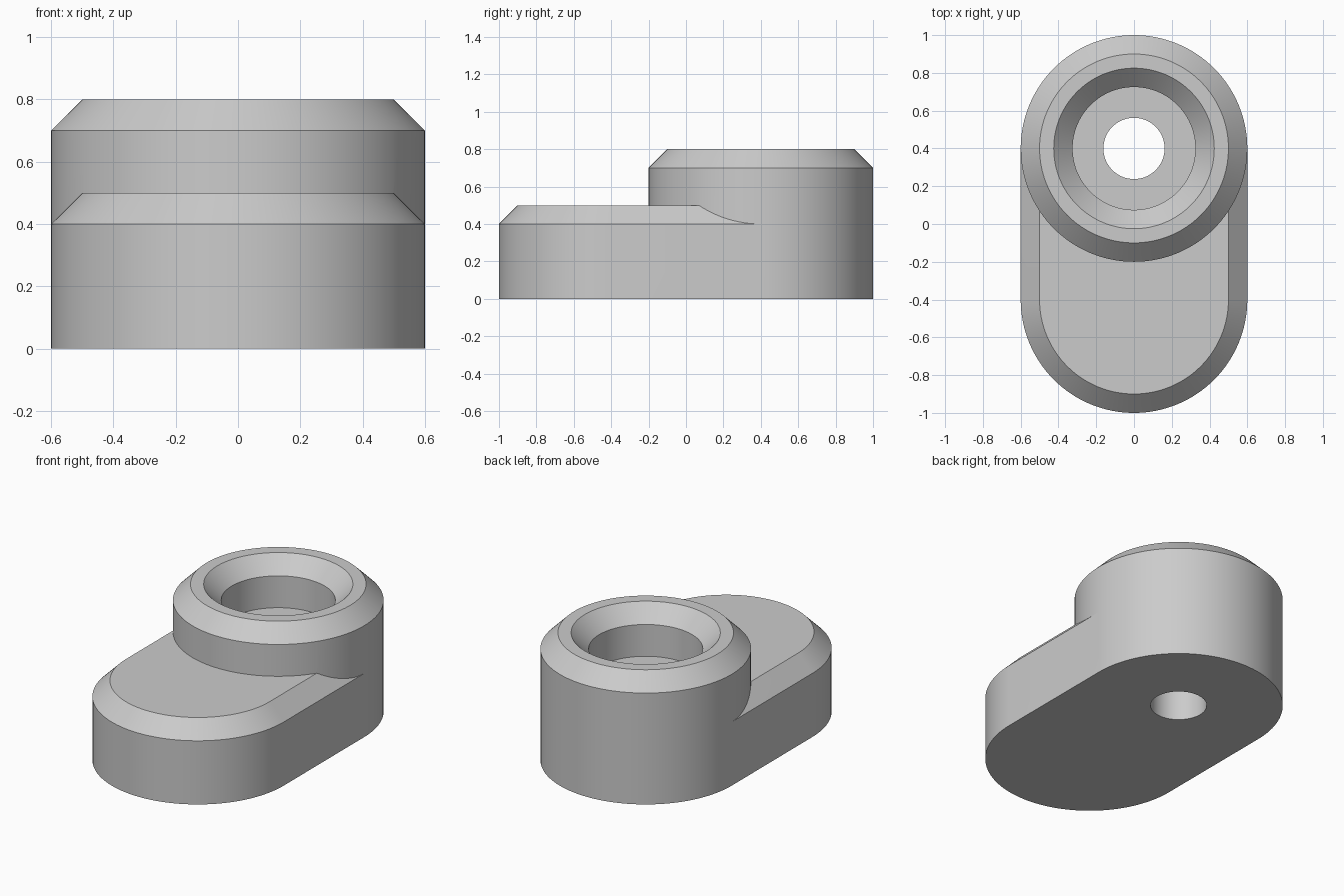
import bpy
import bmesh
from math import sin, cos, pi

SEGS = 128
AXIS_Y = 0.4      # centre of the raised boss
RADIUS = 0.6
CHAMFER = 0.1

cube = bpy.data.objects.get("Cube")
if cube:
    bpy.data.objects.remove(cube, do_unlink=True)

grey = bpy.data.materials.new("plain grey")
grey.use_nodes = True
colour = (0.6, 0.6, 0.6, 1)
grey.diffuse_color = colour
grey.node_tree.nodes["Principled BSDF"].inputs["Base Color"].default_value = colour


def circle(r):
    return [(r * cos(2 * pi * i / SEGS), AXIS_Y + r * sin(2 * pi * i / SEGS))
            for i in range(SEGS)]


def tongue(r):
    # half round at the front, straight sides running back into the boss
    half = SEGS // 2
    arc = [(r * cos(pi + pi * i / half), -AXIS_Y + r * sin(pi + pi * i / half))
           for i in range(half + 1)]
    return arc + [(r, AXIS_Y), (-r, AXIS_Y)]


def loft(name, outline, levels):
    """Stack outlines of the given (radius, height) levels into a closed solid."""
    bm = bmesh.new()
    rings = [[bm.verts.new((x, y, z)) for x, y in outline(r)] for r, z in levels]
    n = len(rings[0])
    for low, high in zip(rings, rings[1:]):
        for i in range(n):
            j = (i + 1) % n
            bm.faces.new((low[i], low[j], high[j], high[i]))
    bm.faces.new(rings[0][::-1])
    bm.faces.new(rings[-1])
    bmesh.ops.recalc_face_normals(bm, faces=bm.faces)
    mesh = bpy.data.meshes.new(name)
    bm.to_mesh(mesh)
    bm.free()
    mesh.materials.append(grey)
    obj = bpy.data.objects.new(name, mesh)
    bpy.context.collection.objects.link(obj)
    return obj


def combine(target, other, operation):
    mod = target.modifiers.new(operation.lower(), 'BOOLEAN')
    mod.operation = operation
    mod.solver = 'EXACT'
    mod.object = other
    bpy.context.view_layer.objects.active = target
    bpy.ops.object.modifier_apply(modifier=mod.name)
    bpy.data.objects.remove(other, do_unlink=True)


# Round boss with chamfered rim, joined to the low chamfered tongue
body = loft("clamp_body", circle,
            [(RADIUS, 0), (RADIUS, 0.7), (RADIUS - CHAMFER, 0.8)])
base = loft("base_tongue", tongue,
            [(RADIUS, 0), (RADIUS, 0.4), (RADIUS - CHAMFER, 0.5)])
combine(body, base, 'UNION')

# Through hole, counterbore and countersunk mouth in one stepped cutter
bore = loft("bore_cutter", circle,
            [(0.162, -0.1), (0.162, 0.5), (0.325, 0.5), (0.325, 0.7),
             (0.425, 0.8), (0.425, 0.9)])
bore.hide_render = True
combine(body, bore, 'DIFFERENCE')

# Smooth round walls, crisp chamfer edges
bpy.ops.object.select_all(action='DESELECT')
body.select_set(True)
bpy.context.view_layer.objects.active = body
bpy.ops.object.shade_smooth_by_angle(angle=pi / 9)
